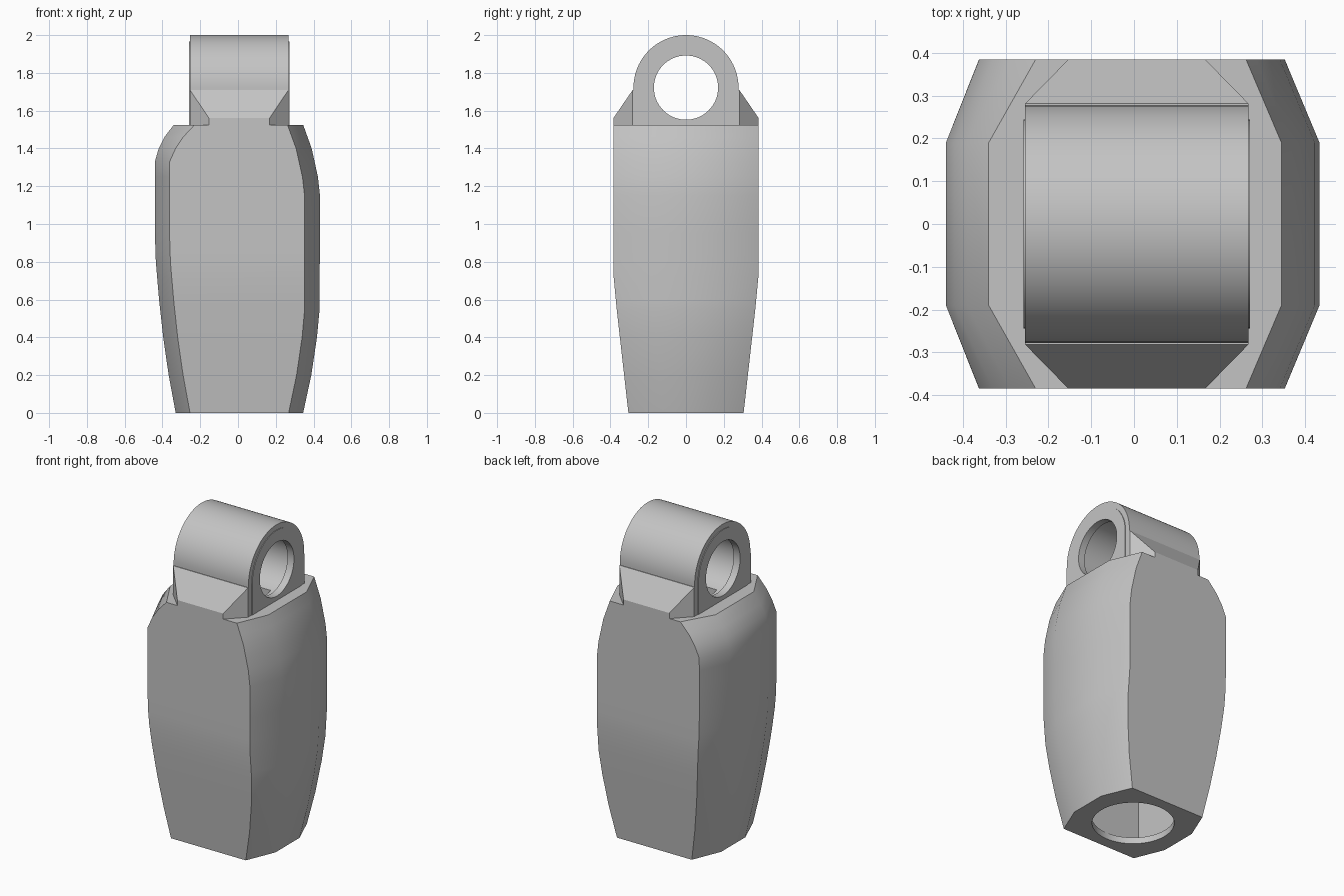
import bpy, bmesh, math
from mathutils import Matrix

if "Cube" in bpy.data.objects:
    bpy.data.objects.remove(bpy.data.objects["Cube"], do_unlink=True)

grey = bpy.data.materials.new("plain_grey")
grey.use_nodes = True
GREY = (0.55, 0.55, 0.55, 1)
grey.diffuse_color = GREY
grey.node_tree.nodes["Principled BSDF"].inputs["Base Color"].default_value = GREY

BODY_TOP = 1.525
EYE_Z = 1.722
EYE_R = 0.278
MID_X = 0.0065


def make(name, bm):
    bmesh.ops.recalc_face_normals(bm, faces=bm.faces)
    mesh = bpy.data.meshes.new(name)
    bm.to_mesh(mesh)
    bm.free()
    mesh.materials.append(grey)
    ob = bpy.data.objects.new(name, mesh)
    bpy.context.collection.objects.link(ob)
    return ob


def loft(name, rings):
    bm = bmesh.new()
    loops = [[bm.verts.new(p) for p in ring] for ring in rings]
    n = len(loops[0])
    for a, b in zip(loops, loops[1:]):
        for i in range(n):
            bm.faces.new((a[i], a[(i + 1) % n], b[(i + 1) % n], b[i]))
    bm.faces.new(loops[0])
    bm.faces.new(loops[-1])
    return make(name, bm)


def box(name, size, centre):
    bm = bmesh.new()
    bmesh.ops.create_cube(bm, size=1, matrix=Matrix.Translation(centre) @ Matrix.Diagonal((*size, 1)))
    return make(name, bm)


def cylinder(name, radius, depth, centre, along_x=False):
    bm = bmesh.new()
    turn = Matrix.Rotation(math.pi / 2 if along_x else 0, 4, "Y")
    bmesh.ops.create_cone(bm, cap_ends=True, segments=64, radius1=radius, radius2=radius,
                          depth=depth, matrix=Matrix.Translation(centre) @ turn)
    return make(name, bm)


def arch(name, radius, half_width):
    """Round-topped block standing on the body, extruded along x."""
    outline = [(-radius, BODY_TOP - 0.02)]
    for i in range(49):
        a = math.pi * (1 - i / 48)
        outline.append((radius * math.cos(a), EYE_Z + radius * math.sin(a)))
    outline.append((radius, BODY_TOP - 0.02))
    return loft(name, [[(MID_X + s * half_width, y, z) for y, z in outline] for s in (-1, 1)])


def activate(ob):
    bpy.ops.object.select_all(action="DESELECT")
    ob.select_set(True)
    bpy.context.view_layer.objects.active = ob


def cut(ob, cutters):
    for cutter in cutters:
        cutter.hide_render = True
        mod = ob.modifiers.new("cut", "BOOLEAN")
        mod.operation = "DIFFERENCE"
        mod.solver = "EXACT"
        mod.object = cutter
        activate(ob)
        bpy.ops.object.modifier_apply(modifier=mod.name)


def smooth(ob):
    activate(ob)
    bpy.ops.object.shade_smooth_by_angle(angle=math.radians(30))


def at(points, z):
    """Read a profile of (height, value) points at height z."""
    for (z0, v0), (z1, v1) in zip(points, points[1:]):
        if z <= z1:
            return v0 + (v1 - v0) * (z - z0) / (z1 - z0)
    return points[-1][1]


# Body: eight-sided sections that swell and taper, the sides slightly different
left_side = [(0, .345), (.2, .388), (.4, .418), (.55, .432), (1.15, .434), (1.25, .423),
             (1.4, .39), (BODY_TOP, .345)]
right_side = [(0, .33), (.2, .367), (.4, .396), (.6, .418), (.8, .435), (.95, .44), (1.33, .44),
              (1.4, .42), (1.46, .39), (BODY_TOP, .34)]
left_bevel = [(0, .077), (BODY_TOP, .083)]
right_bevel = [(0, .076), (1.33, .078), (BODY_TOP, .11)]
depth = [(0, .305), (.55, .367), (.72, .383), (.85, .385), (BODY_TOP, .385)]
flat = [(0, .12), (.7, .19), (BODY_TOP, .19)]

heights = sorted({z for profile in (left_side, right_side, depth) for z, _ in profile})
sections = []
for z in heights:
    l, r = at(left_side, z), at(right_side, z)
    lf, rf = l - at(left_bevel, z), r - at(right_bevel, z)
    d, f = at(depth, z), at(flat, z)
    sections.append([(l, -f, z), (l, f, z), (lf, d, z), (-rf, d, z),
                     (-r, f, z), (-r, -f, z), (-rf, -d, z), (lf, -d, z)])
body = loft("body", sections)

# Hollow body with a round opening underneath and a slot up into the eye
slot = box("slot_cutter", (0.36, 0.12, 0.3), (MID_X, 0, 1.5))
cavity = box("cavity_cutter", (0.48, 0.48, 1.36), (MID_X, 0, 0.72))
opening = cylinder("opening_cutter", 0.235, 0.3, (MID_X, 0, 0))
cut(body, [cavity, opening, slot])
smooth(body)

# Eye: arched block with a slightly proud inner face and a stepped bore
bore = cylinder("bore_cutter", 0.17, 1, (MID_X, 0, EYE_Z), True)
chamber = cylinder("chamber_cutter", 0.19, 0.44, (MID_X, 0, EYE_Z), True)
eye = arch("eye", EYE_R, 0.261)
cut(eye, [chamber, bore, slot])
smooth(eye)

for side, s in (("left", 1), ("right", -1)):
    face = arch(side + "_eye_face", 0.245, 0.265)
    keep = box("face_cutter", (0.52, 1, 1), (MID_X - s * 0.005, 0, EYE_Z))
    other = box("far_cutter", (0.4, 1, 1), (MID_X - s * 0.2, 0, EYE_Z))
    cut(face, [keep, other, bore])
    smooth(face)
    for cutter in (keep, other):
        bpy.data.objects.remove(cutter, do_unlink=True)

for cutter in (slot, cavity, opening, bore, chamber):
    bpy.data.objects.remove(cutter, do_unlink=True)

# Sloping gussets that brace the eye, front and back
for name, s in (("front_gusset", -1), ("back_gusset", 1)):
    bm = bmesh.new()
    for half, y, top in ((0.261, 0.26, 1.71), (0.261, 0.282, 1.71), (0.16, 0.385, 1.56)):
        for x in (-half, half):
            for z in (BODY_TOP - 0.002, top):
                bm.verts.new((MID_X + x, s * y, z))
    bmesh.ops.convex_hull(bm, input=bm.verts)
    bmesh.ops.dissolve_limit(bm, angle_limit=0.01, verts=bm.verts, edges=bm.edges)
    make(name, bm)
